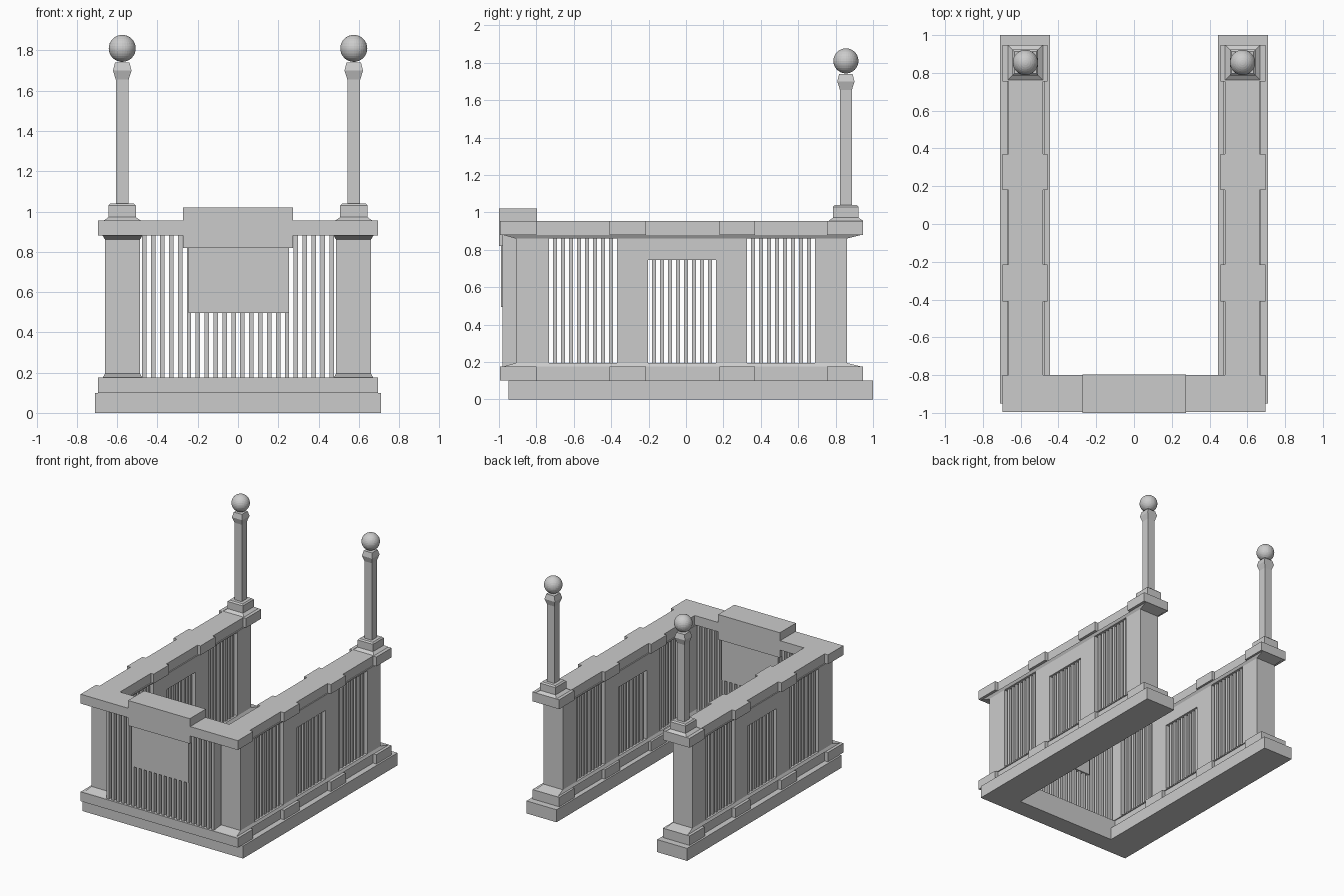
import bpy, bmesh

if "Cube" in bpy.data.objects:
    bpy.data.objects.remove(bpy.data.objects["Cube"])


def finish(name, bm):
    bmesh.ops.recalc_face_normals(bm, faces=bm.faces)
    me = bpy.data.meshes.new(name)
    bm.to_mesh(me)
    bm.free()
    ob = bpy.data.objects.new(name, me)
    bpy.context.collection.objects.link(ob)
    return ob


def frustum(bm, z0, rect0, z1, rect1):
    """Block between two rectangles (x0, x1, y0, y1) at two heights."""
    rings = []
    for z, (x0, x1, y0, y1) in ((z0, rect0), (z1, rect1)):
        rings.append([bm.verts.new((x, y, z)) for x, y in
                      ((x0, y0), (x1, y0), (x1, y1), (x0, y1))])
    a, b = rings
    bm.faces.new(a)
    bm.faces.new(b)
    for i in range(4):
        j = (i + 1) % 4
        bm.faces.new((a[i], a[j], b[j], b[i]))


def box(bm, x0, x1, y0, y1, z0, z1):
    frustum(bm, z0, (x0, x1, y0, y1), z1, (x0, x1, y0, y1))


def slab(name, half, z0, z1):
    """Extrude a right-half outline, mirrored across x = 0."""
    pts = half + [(-x, y) for x, y in reversed(half)]
    bm = bmesh.new()
    f = bm.faces.new([bm.verts.new((x, y, z0)) for x, y in pts])
    up = bmesh.ops.extrude_face_region(bm, geom=[f])
    for v in up["geom"]:
        if isinstance(v, bmesh.types.BMVert):
            v.co.z = z1
    return finish(name, bm)


def mirror(ob):
    m = ob.modifiers.new("mirror", "MIRROR")
    m.use_axis = (True, False, False)
    m.use_clip = False


# U-shaped plinth
slab("plinth", [(.71, -.95), (.71, 1), (.445, 1), (.445, -.80)], 0, .1)

# Notched rails above and below the walls
pads = [(-.41, -.215), (.18, .37), (.755, .947)]
outer = [(.695, -.995), (.695, -.80), (.665, -.80)]
inner = [(.483, -.80)]
for i, (a, b) in enumerate(pads):
    last = i == len(pads) - 1
    outer += [(.665, a), (.695, a), (.695, b)] + ([] if last else [(.665, b)])
    inner += [(.483, a), (.458, a), (.458, b)] + ([] if last else [(.483, b)])
outline = outer + inner[::-1]
slab("lower_rail", outline, .1, .175)
slab("upper_rail", outline, .88, .955)

# Side walls: stiles, middle header and flared top and bottom
X0, X1, ZB, ZT = .487, .66, .195, .86
bm = bmesh.new()
for y0, y1 in ((-.91, -.733), (-.37, -.203), (.16, .326), (.69, .86)):
    box(bm, X0, X1, y0, y1, ZB, ZT)
box(bm, X0, X1, -.203, .16, .745, ZT)
body, flare = (X0, X1, -.91, .86), (.475, .672, -.98, .94)
frustum(bm, .175, flare, ZB, body)
frustum(bm, ZT, body, .88, flare)
mirror(finish("side_wall", bm))

# Slats in the side windows
bm = bmesh.new()
for y0, y1, top in ((-.733, -.37, ZT), (-.203, .16, .745), (.326, .69, ZT)):
    w = (y1 - y0) / 17
    for k in range(8):
        y = y0 + (2 * k + 1) * w
        box(bm, X0 + .015, X1 - .015, y, y + w, ZB, top)
mirror(finish("side_slats", bm))

# Front slats
bm = bmesh.new()
n = 22
pitch = .974 / n
for k in range(n):
    x = -.487 + (k + .5) * pitch
    box(bm, x - .011, x + .011, -.98, -.82, .175, .88)
finish("front_slats", bm)

# Front centre block and the panel hanging below it
bm = bmesh.new()
box(bm, -.272, .274, -1, -.797, .82, 1.02)
finish("front_block", bm)
bm = bmesh.new()
box(bm, -.245, .253, -.988, -.812, .495, .82)
finish("front_panel", bm)

# Lamp posts: stacked square sections (height, half width)
PX, PY = .575, .855
profile = [(.955, .092), (.972, .068), (1.03, .068), (1.04, .058),
           (1.04, .032), (1.655, .032), (1.70, .046), (1.74, .036)]
bm = bmesh.new()
rings = [[bm.verts.new((PX + sx * r, PY + sy * r, z)) for sx, sy in
          ((-1, -1), (1, -1), (1, 1), (-1, 1))] for z, r in profile]
bm.faces.new(rings[0])
bm.faces.new(rings[-1])
for a, b in zip(rings, rings[1:]):
    for i in range(4):
        j = (i + 1) % 4
        bm.faces.new((a[i], a[j], b[j], b[i]))
mirror(finish("lamp_post", bm))

# Globes on the posts
bm = bmesh.new()
bmesh.ops.create_uvsphere(bm, u_segments=32, v_segments=16, radius=.067)
bmesh.ops.translate(bm, verts=bm.verts, vec=(PX, PY, 1.81))
mirror(finish("lamp_globe", bm))
